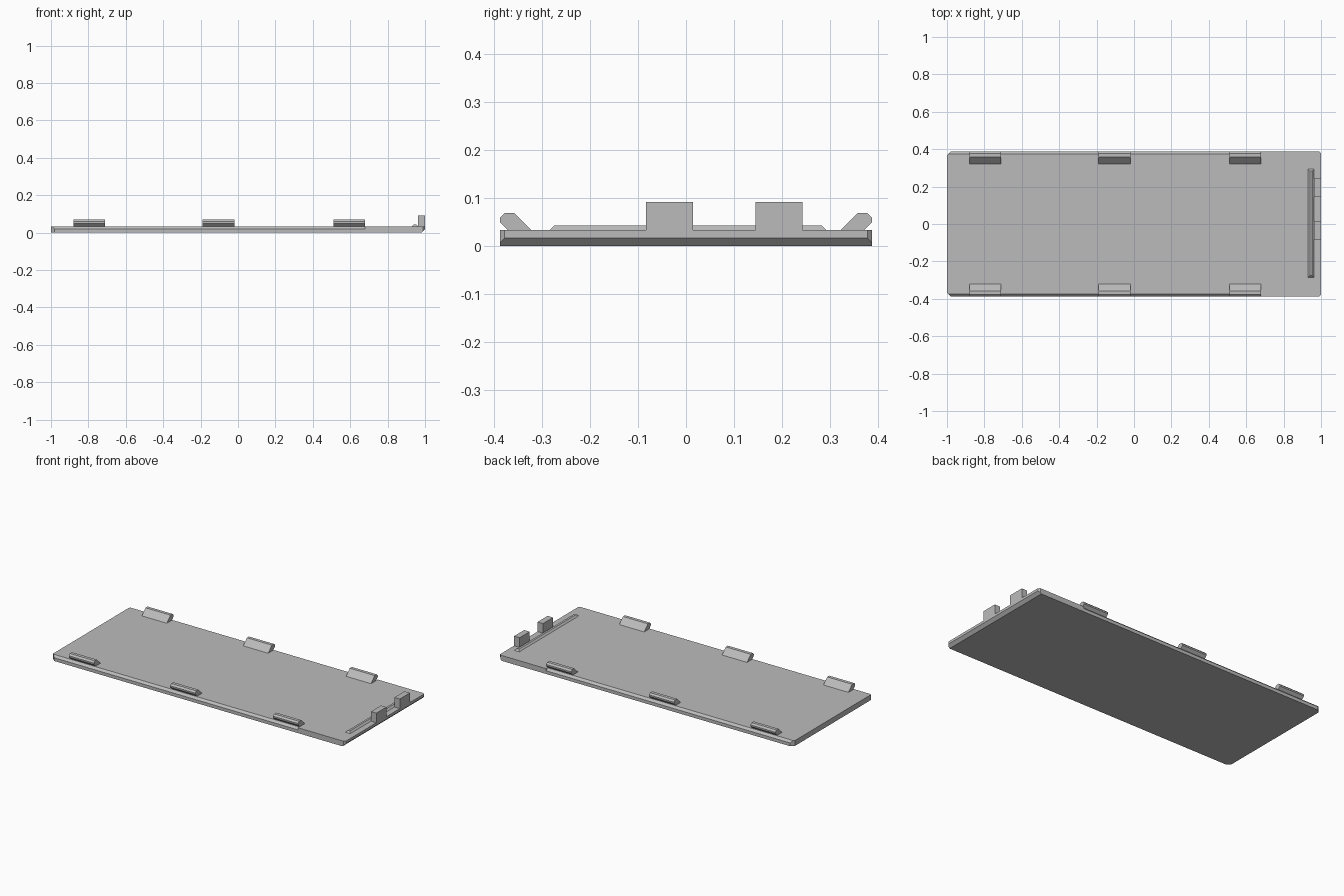
import bpy
import bmesh
from mathutils import Vector

cube = bpy.data.objects.get("Cube")
if cube:
    bpy.data.objects.remove(cube, do_unlink=True)

grey = bpy.data.materials.new("grey plastic")
grey.use_nodes = True
colour = (0.5, 0.5, 0.5, 1)
grey.diffuse_color = colour
grey.node_tree.nodes["Principled BSDF"].inputs["Base Color"].default_value = colour

HALF_W, TOP = 0.388, 0.033


def prism(name, profile, offset, cuts=()):
    """Extrude a closed profile by offset, then trim it with (point, normal) planes."""
    bm = bmesh.new()
    face = bm.faces.new([bm.verts.new(p) for p in profile])
    ext = bmesh.ops.extrude_face_region(bm, geom=[face], use_keep_orig=True)
    moved = [v for v in ext["geom"] if isinstance(v, bmesh.types.BMVert)]
    bmesh.ops.translate(bm, verts=moved, vec=offset)
    for point, normal in cuts:
        geom = bm.verts[:] + bm.edges[:] + bm.faces[:]
        cut = bmesh.ops.bisect_plane(bm, geom=geom, plane_co=point,
                                     plane_no=Vector(normal).normalized(), clear_outer=True)
        rim = [e for e in cut["geom_cut"] if isinstance(e, bmesh.types.BMEdge)]
        bmesh.ops.holes_fill(bm, edges=rim, sides=0)
    bmesh.ops.recalc_face_normals(bm, faces=bm.faces)
    mesh = bpy.data.meshes.new(name)
    bm.to_mesh(mesh)
    bm.free()
    mesh.materials.append(grey)
    obj = bpy.data.objects.new(name, mesh)
    bpy.context.collection.objects.link(obj)
    return obj


def box(name, x0, x1, y0, y1, z0, z1, cuts=()):
    base = [(x0, y0, z0), (x1, y0, z0), (x1, y1, z0), (x0, y1, z0)]
    return prism(name, base, (0, 0, z1 - z0), cuts)


# Cover plate: clipped corners and a sloped lower edge at the tab end
plate_cuts = [((1, 0, 0.017), (1, 0, -1))]
for sy in (-1, 1):
    plate_cuts.append(((-1, sy * (HALF_W - 0.02), 0), (-1, sy, 0)))
    plate_cuts.append(((1, sy * (HALF_W - 0.01), 0), (1, sy, 0)))
plate = box("cover_plate", -1, 1, -HALF_W, HALF_W, 0, TOP, plate_cuts)

# Bevel the upper long edges, stopping short of the tab end
for sy in (-1, 1):
    wedge = [(-1.1, sy * y, z) for y, z in
             ((HALF_W, 0.02), (HALF_W + 0.02, 0.02), (HALF_W + 0.02, 0.05),
              (0.375, 0.05), (0.375, TOP))]
    cutter = prism("edge_cutter", wedge, (1.78, 0, 0))
    cutter.hide_render = True
    mod = plate.modifiers.new("edge bevel", "BOOLEAN")
    mod.operation, mod.solver, mod.object = "DIFFERENCE", "EXACT", cutter
    bpy.context.view_layer.objects.active = plate
    bpy.ops.object.modifier_apply(modifier=mod.name)
    bpy.data.objects.remove(cutter, do_unlink=True)

# Slanted snap clips, three on each long side
clip = [(0.322, TOP), (0.358, 0.069), (0.378, 0.069), (HALF_W, 0.059),
        (HALF_W, 0.05), (0.371, TOP)]
for side, sy in (("front", -1), ("back", 1)):
    for i, x in enumerate((-0.88, -0.19, 0.51)):
        prism(f"{side}_clip_{i + 1}", [(x, sy * y, z) for y, z in clip], (0.17, 0, 0))

# Low ridge with sloped sides and ends
ridge_top = 0.043
ridge_cuts = [((0.94, 0, ridge_top), (-1, 0, 1)), ((0.953, 0, ridge_top), (1, 0, 1)),
              ((0, -0.275, ridge_top), (0, -1, 1)), ((0, 0.283, ridge_top), (0, 1, 1))]
box("ridge", 0.93, 0.963, -0.285, 0.293, TOP, ridge_top, ridge_cuts)

# Upright locking tabs flush with the end
for i, y in enumerate((-0.083, 0.145)):
    box(f"locking_tab_{i + 1}", 0.963, 1, y, y + 0.098, TOP, 0.092)
